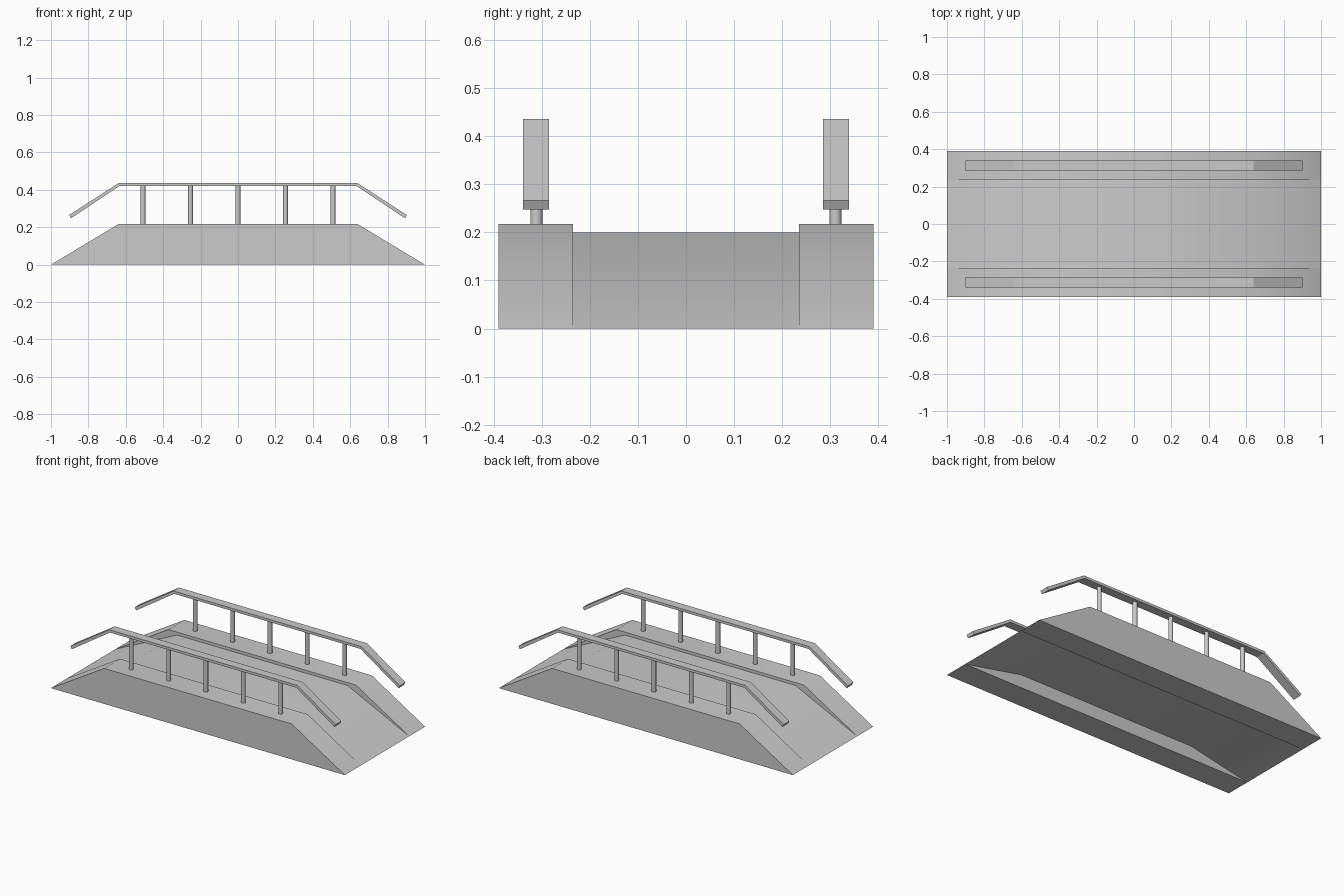
import bpy, bmesh, math

if "Cube" in bpy.data.objects:
    bpy.data.objects.remove(bpy.data.objects["Cube"])


def finish(obj, angle):
    bpy.ops.object.select_all(action='DESELECT')
    obj.select_set(True)
    bpy.context.view_layer.objects.active = obj
    bpy.ops.object.shade_smooth_by_angle(angle=math.radians(angle))


def prism(name, profile, y0, y1, capped=True, angle=35):
    """Extrude an x/z profile along y."""
    bm = bmesh.new()
    a = [bm.verts.new((x, y0, z)) for x, z in profile]
    b = [bm.verts.new((x, y1, z)) for x, z in profile]
    n = len(profile)
    for i in range(n):
        j = (i + 1) % n
        bm.faces.new((a[i], a[j], b[j], b[i]))
    if capped:
        bm.faces.new(a[::-1])
        bm.faces.new(b)
    else:
        # reference cap gives consistent outward normals, removed afterwards
        caps = [bm.faces.new(a[::-1]), bm.faces.new(b)]
    bmesh.ops.recalc_face_normals(bm, faces=bm.faces[:])
    if not capped:
        bmesh.ops.delete(bm, geom=caps, context='FACES_ONLY')
    mesh = bpy.data.meshes.new(name)
    bm.to_mesh(mesh)
    bm.free()
    obj = bpy.data.objects.new(name, mesh)
    bpy.context.collection.objects.link(obj)
    finish(obj, angle)
    return obj


def mirrored(half):
    """Complete a right-hand list of points with its mirror image in x."""
    return half + [(-x, z) for x, z in reversed(half)]


# Sunken deck with a raised underside, its ends running down to the ground
top = mirrored([(1.0, 0.0), (0.58, 0.20)])
under = [(-0.60, 0.08), (0.60, 0.08)]
prism("deck", top + under, -0.235, 0.235, capped=False)

curb = mirrored([(1.0, 0.0), (0.638, 0.218)])
rail = mirrored([(0.893, 0.248), (0.634, 0.42)])
rail += list(reversed(mirrored([(0.902, 0.266), (0.639, 0.436)])))

for side, label in ((-1, "front"), (1, "back")):
    # Raised curb along the edge
    y = sorted((side * 0.235, side * 0.39))
    prism(label + "_curb", curb, *y)

    # Bent flat handrail
    y = sorted((side * 0.285, side * 0.339))
    prism(label + "_handrail", rail, *y, angle=20)

    # Round posts
    for i in range(5):
        bpy.ops.mesh.primitive_cylinder_add(
            vertices=16, radius=0.0128, depth=0.21,
            location=((i - 2) * 0.254, side * 0.311, 0.32))
        post = bpy.context.object
        post.name = f"{label}_post_{i + 1}"
        finish(post, 35)
